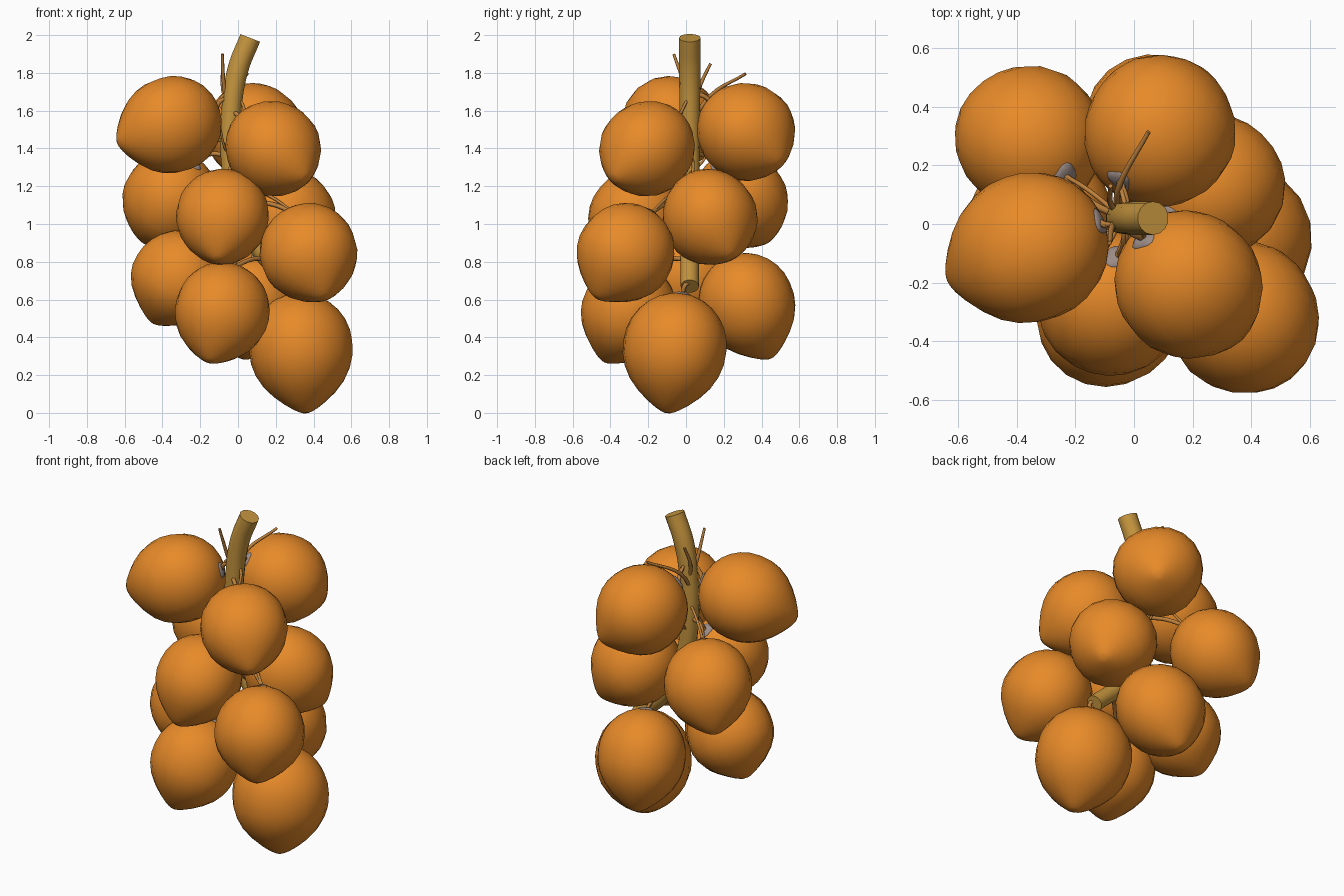
import bpy, bmesh, math, random
from mathutils import Vector

if "Cube" in bpy.data.objects:
    bpy.data.objects.remove(bpy.data.objects["Cube"])

random.seed(4)


def material(name, rgb):
    m = bpy.data.materials.new(name)
    m.diffuse_color = (*rgb, 1)
    m.use_nodes = True
    m.node_tree.nodes["Principled BSDF"].inputs["Base Color"].default_value = m.diffuse_color
    return m


HUSK = material("orange husk", (0.80, 0.255, 0.022))
STEM = material("tan stem", (0.56, 0.30, 0.048))
TWIG = material("brown twig", (0.52, 0.22, 0.045))
CALYX = material("grey calyx", (0.33, 0.26, 0.24))


def revolve(name, profile, origin, axis, mat, lobes=0.0, segments=20, phase=0.0):
    """Surface of revolution along axis; profile holds (distance, radius)."""
    bm = bmesh.new()
    rot = Vector((0, 0, 1)).rotation_difference(axis)
    place = lambda p: Vector(origin) + rot @ Vector(p)
    start = bm.verts.new(place((0, 0, profile[0][0])))
    end = bm.verts.new(place((0, 0, profile[-1][0])))
    rings = []
    for t, r in profile[1:-1]:
        ring = []
        for i in range(segments):
            a = math.tau * i / segments
            q = r * (1 + lobes * math.cos(3 * a + phase))
            ring.append(bm.verts.new(place((q * math.cos(a), q * math.sin(a), t))))
        rings.append(ring)
    for i in range(segments):
        j = (i + 1) % segments
        bm.faces.new((start, rings[0][j], rings[0][i]))
        bm.faces.new((end, rings[-1][i], rings[-1][j]))
        for a, b in zip(rings, rings[1:]):
            bm.faces.new((a[i], a[j], b[j], b[i]))
    bmesh.ops.recalc_face_normals(bm, faces=bm.faces)
    for f in bm.faces:
        f.smooth = True
    me = bpy.data.meshes.new(name)
    bm.to_mesh(me)
    bm.free()
    me.materials.append(mat)
    ob = bpy.data.objects.new(name, me)
    bpy.context.collection.objects.link(ob)
    return ob


def tube(name, points, radius, mat, taper=(), sides=2):
    """Round tube through smooth points."""
    cu = bpy.data.curves.new(name, 'CURVE')
    cu.dimensions = '3D'
    cu.bevel_depth = radius
    cu.bevel_resolution = sides
    cu.resolution_u = 6
    cu.use_fill_caps = True
    sp = cu.splines.new('BEZIER')
    sp.bezier_points.add(len(points) - 1)
    for i, p in enumerate(points):
        b = sp.bezier_points[i]
        b.co = p
        b.handle_left_type = b.handle_right_type = 'AUTO'
        b.radius = taper[i] if taper else 1
    cu.materials.append(mat)
    ob = bpy.data.objects.new(name, cu)
    bpy.context.collection.objects.link(ob)
    return ob


# Main stem, curving down to the lowest nut
path = [Vector(p) for p in ((0.065, 0.02, 1.985), (0.0, 0.02, 1.82), (-0.035, 0.02, 1.6),
                            (-0.04, 0.02, 1.35), (0.0, 0.02, 1.1), (0.12, 0.02, 0.86),
                            (0.31, 0.02, 0.67))]
tube("main_stem", path, 0.057, STEM, (1, 1, 0.95, 0.92, 0.9, 0.88, 0.85), 5)


def stem_at(z):
    for a, b in zip(path, path[1:]):
        if a.z >= z >= b.z:
            return a.lerp(b, (a.z - z) / (a.z - b.z))
    return path[-1] if z < 1 else path[0]


# Nuts: widest centre, pointed tip, size
nuts = [
    ((-0.345, -0.08, 1.53), (-0.635, -0.19, 1.43), 1.02),
    ((0.18, -0.20, 1.405), (0.36, -0.385, 1.24), 0.99),
    ((0.085, 0.315, 1.49), (0.24, 0.505, 1.325), 1.03),
    ((-0.355, 0.285, 1.135), (-0.50, 0.43, 0.91), 1.0),
    ((-0.08, -0.265, 1.045), (-0.11, -0.45, 0.81), 0.98),
    ((0.26, 0.125, 1.04), (0.43, 0.24, 0.83), 1.0),
    ((0.375, -0.32, 0.85), (0.46, -0.475, 0.61), 1.03),
    ((-0.315, 0.01, 0.715), (-0.45, 0.05, 0.475), 0.99),
    ((-0.085, -0.30, 0.545), (-0.15, -0.43, 0.27), 1.0),
    ((0.33, -0.055, 0.355), (0.36, -0.10, 0.0), 1.1),
    ((0.08, 0.32, 0.59), (0.03, 0.45, 0.29), 1.01),
]

for n, (c, tip, s) in enumerate(nuts, 1):
    c, tip = Vector(c), Vector(tip)
    axis = (tip - c).normalized()
    length = (tip - c).length
    # Round shoulder, then a blunt cone
    profile = [(-0.255 * s * math.cos(a), 0.25 * s * math.sin(a))
               for a in (math.pi / 2 * k / 7 for k in range(8))]
    profile += [(length * t, 0.25 * s * r) for t, r in
                ((0.2, 0.985), (0.38, 0.915), (0.56, 0.785), (0.72, 0.60), (0.85, 0.40),
                 (0.94, 0.23), (0.98, 0.13), (1.0, 0.06), (0.995, 0))]
    revolve(f"nut_{n}", profile, c, axis, HUSK, 0.015, phase=n)
    # Small calyx cap where the nut hangs
    base = c - axis * 0.25 * s
    revolve(f"calyx_{n}", [(-0.012, 0), (-0.011, 0.025), (-0.004, 0.042), (0.01, 0.05), (0.014, 0)],
            base, axis, CALYX, 0.12, 18)
    # Thin stalks joining the calyx to the stem
    for k in range(2):
        root = stem_at(min(1.7, max(0.68, base.z + 0.04 + 0.1 * k)))
        mid = root.lerp(base, 0.5) + Vector((random.uniform(-.02, .02),
                                           random.uniform(-.02, .02), 0.03))
        tube(f"stalk_{n}_{k}", [root, mid, base], 0.012 - 0.004 * k, TWIG)

# Bare twigs at the top
twigs = [
    [(-0.05, 0.03, 1.58), (-0.075, -0.01, 1.74), (-0.083, -0.065, 1.90)],
    [(-0.06, 0.04, 1.56), (-0.05, 0.13, 1.68), (0.05, 0.315, 1.795)],
    [(-0.05, 0.04, 1.60), (-0.08, 0.07, 1.72), (-0.08, 0.13, 1.85)],
]
for n, pts in enumerate(twigs, 1):
    tube(f"twig_{n}", pts, 0.011, TWIG, (1, 0.95, 0.7))

# Bare twigs inside the bunch
for n in range(8):
    z = 0.8 + 0.08 * n
    p = stem_at(z)
    a = n * 2.4
    d = Vector((math.cos(a), math.sin(a), 0))
    tube(f"inner_twig_{n + 1}", [p, p + d * 0.07 + Vector((0, 0, 0.05)),
                                 p + d * 0.12 + Vector((0, 0, 0.16))], 0.008, TWIG, (1, 0.9, 0.6))
